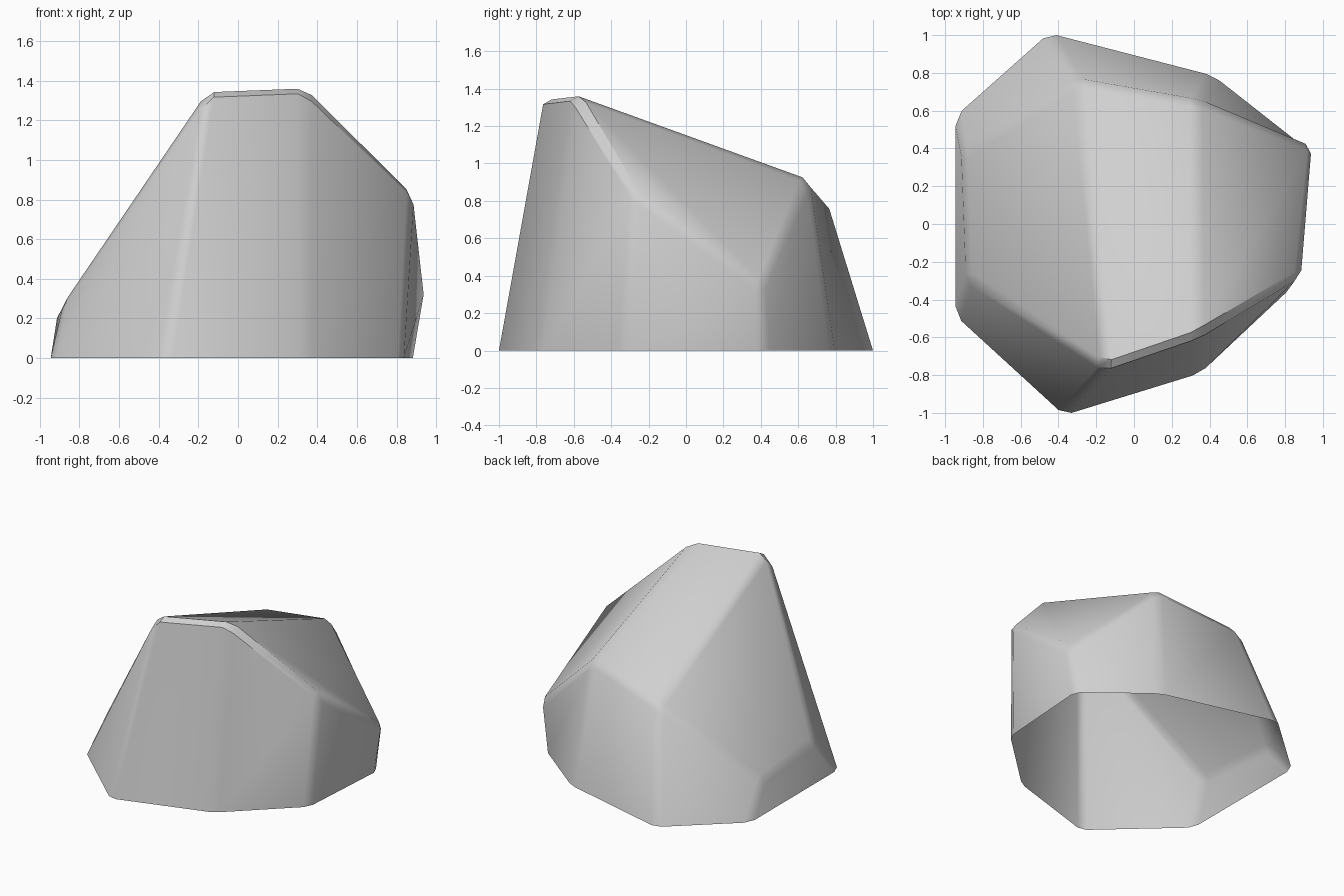
import bpy
import bmesh

cube = bpy.data.objects.get("Cube")
if cube:
    bpy.data.objects.remove(cube, do_unlink=True)

# Flat stone colour
stone = bpy.data.materials.new("light grey stone")
stone.use_nodes = True
grey = (0.63, 0.63, 0.63, 1)
stone.diffuse_color = grey
stone.node_tree.nodes["Principled BSDF"].inputs["Base Color"].default_value = grey

# Outline on the ground, counter-clockwise from the front left corner
ground = [(-.37, -1.012), (.35, -.79), (.835, -.335), (.885, .42),
          (.42, .785), (-.45, 1.01), (-.945, .57), (-.945, -.485)]
# Upper corner above each ground corner
shoulder = [(-.155, -.77, 1.355), (.34, -.6, 1.375), (.885, -.28, .85), (.95, .41, .34),
            (.335, .655, .92), (-.3, .76, .79), (-.91, .375, .24), (-.88, -.285, .275)]

bm = bmesh.new()
low = [bm.verts.new((x, y, 0)) for x, y in ground]
high = [bm.verts.new(p) for p in shoulder]

# Walls, one facet between each pair of neighbouring corners
for i in range(len(low)):
    j = (i + 1) % len(low)
    bm.faces.new((low[i], low[j], high[j], high[i]))

# Sloping cap: middle, right and left facets; the underside stays open
front_l, front_r, right_f, right_b, back_r, back_l, left_b, left_f = high
for facet in ((front_l, front_r, back_r, back_l),
              (front_r, right_f, right_b, back_r),
              (front_l, back_l, left_b, left_f)):
    bm.faces.new(facet)

# Worn edges, each cut by a single narrow chamfer
bmesh.ops.bevel(bm, geom=[e for e in bm.edges if not e.is_boundary],
                offset=0.04, segments=1, profile=0.5, affect='EDGES', clamp_overlap=True)
bmesh.ops.recalc_face_normals(bm, faces=bm.faces)

mesh = bpy.data.meshes.new("rock")
bm.to_mesh(mesh)
bm.free()
mesh.materials.append(stone)
rock = bpy.data.objects.new("rock", mesh)
bpy.context.collection.objects.link(rock)

# Soft shading across the worn edges
bpy.context.view_layer.objects.active = rock
rock.select_set(True)
bpy.ops.object.shade_smooth_by_angle(angle=0.6)
